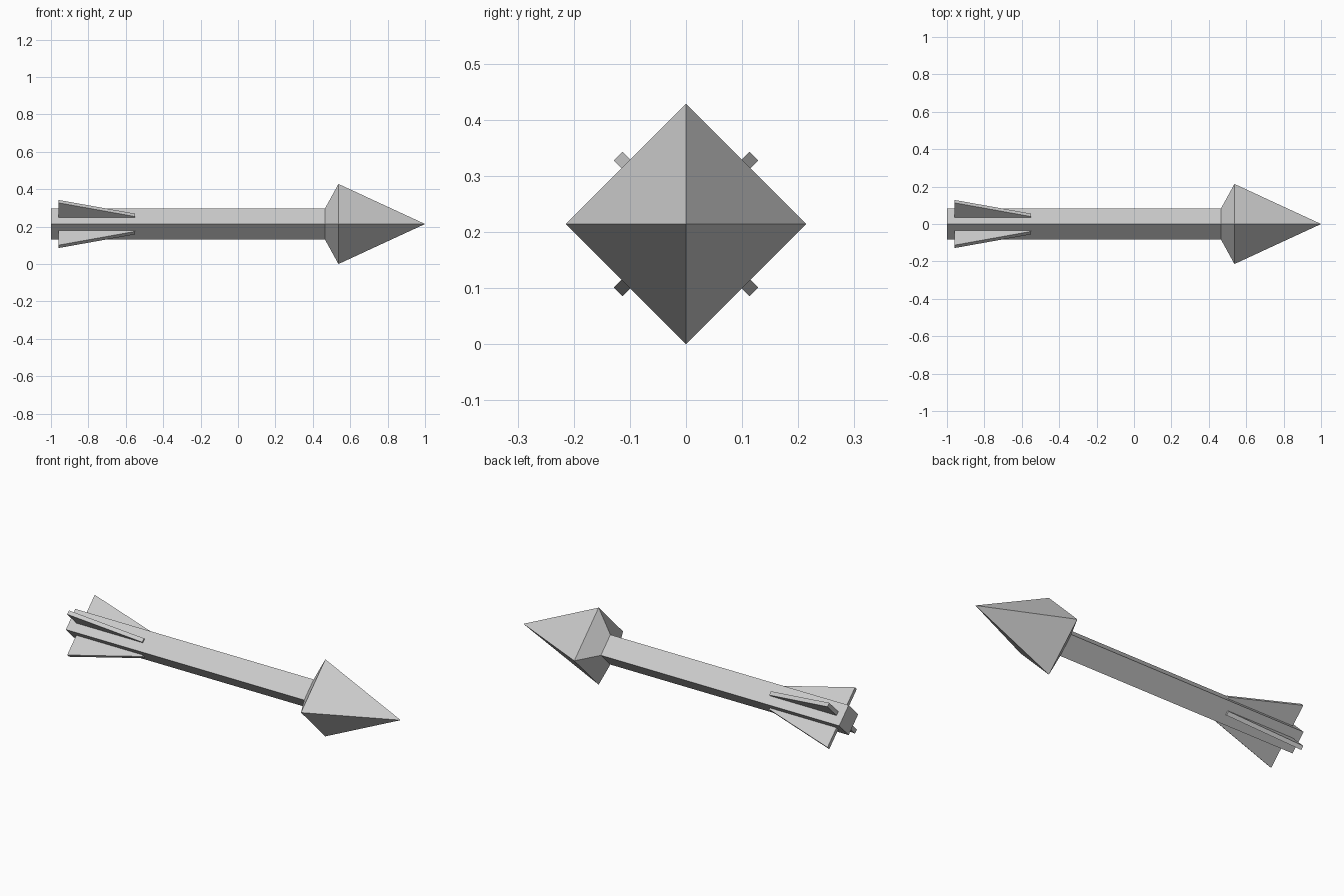
import bpy, bmesh
from math import pi, cos, sin
from mathutils import Matrix

cube = bpy.data.objects.get("Cube")
if cube:
    bpy.data.objects.remove(cube, do_unlink=True)

AXIS_Z = 0.214

grey = bpy.data.materials.new("light_grey")
grey.use_nodes = True
colour = (0.6, 0.6, 0.6, 1)
grey.diffuse_color = colour
grey.node_tree.nodes["Principled BSDF"].inputs["Base Color"].default_value = colour


def finish(name, bm):
    bmesh.ops.recalc_face_normals(bm, faces=bm.faces)
    mesh = bpy.data.meshes.new(name)
    bm.to_mesh(mesh)
    bm.free()
    mesh.materials.append(grey)
    obj = bpy.data.objects.new(name, mesh)
    obj.location.z = AXIS_Z
    bpy.context.collection.objects.link(obj)


def diamond_loft(name, sections):
    """Four-sided solid along x from (x, half diagonal) sections."""
    bm = bmesh.new()
    rings = []
    for x, r in sections:
        count = 4 if r else 1
        rings.append([bm.verts.new((x, r * cos(i * pi / 2), r * sin(i * pi / 2)))
                      for i in range(count)])
    for a, b in zip(rings, rings[1:]):
        for i in range(4):
            j = (i + 1) % 4
            bm.faces.new((a[i], a[j], b[j], b[i]) if len(b) == 4 else (a[i], a[j], b[0]))
    for ring in (rings[0], rings[-1]):
        if len(ring) == 4:
            bm.faces.new(ring)
    finish(name, bm)


def fin(name, angle):
    """Tapered plate standing on one flat side of the shaft."""
    bm = bmesh.new()
    profile = [(-0.96, 0.05), (-0.96, 0.171), (-0.55, 0.067), (-0.55, 0.05)]
    face = bm.faces.new([bm.verts.new((x, -0.011, r)) for x, r in profile])
    side = bmesh.ops.extrude_face_region(bm, geom=[face])
    moved = [v for v in side["geom"] if isinstance(v, bmesh.types.BMVert)]
    bmesh.ops.translate(bm, verts=moved, vec=(0, 0.022, 0))
    bmesh.ops.rotate(bm, verts=bm.verts, matrix=Matrix.Rotation(angle, 3, "X"))
    finish(name, bm)


# Shaft and pointed head
diamond_loft("shaft", [(-1, 0.083), (0.47, 0.083)])
diamond_loft("arrow_head", [(0.465, 0.083), (0.537, 0.214), (1, 0)])

# Four tail fins
for i, name in enumerate(("upper_front", "lower_front", "lower_back", "upper_back")):
    fin("fin_" + name, pi / 4 + i * pi / 2)
